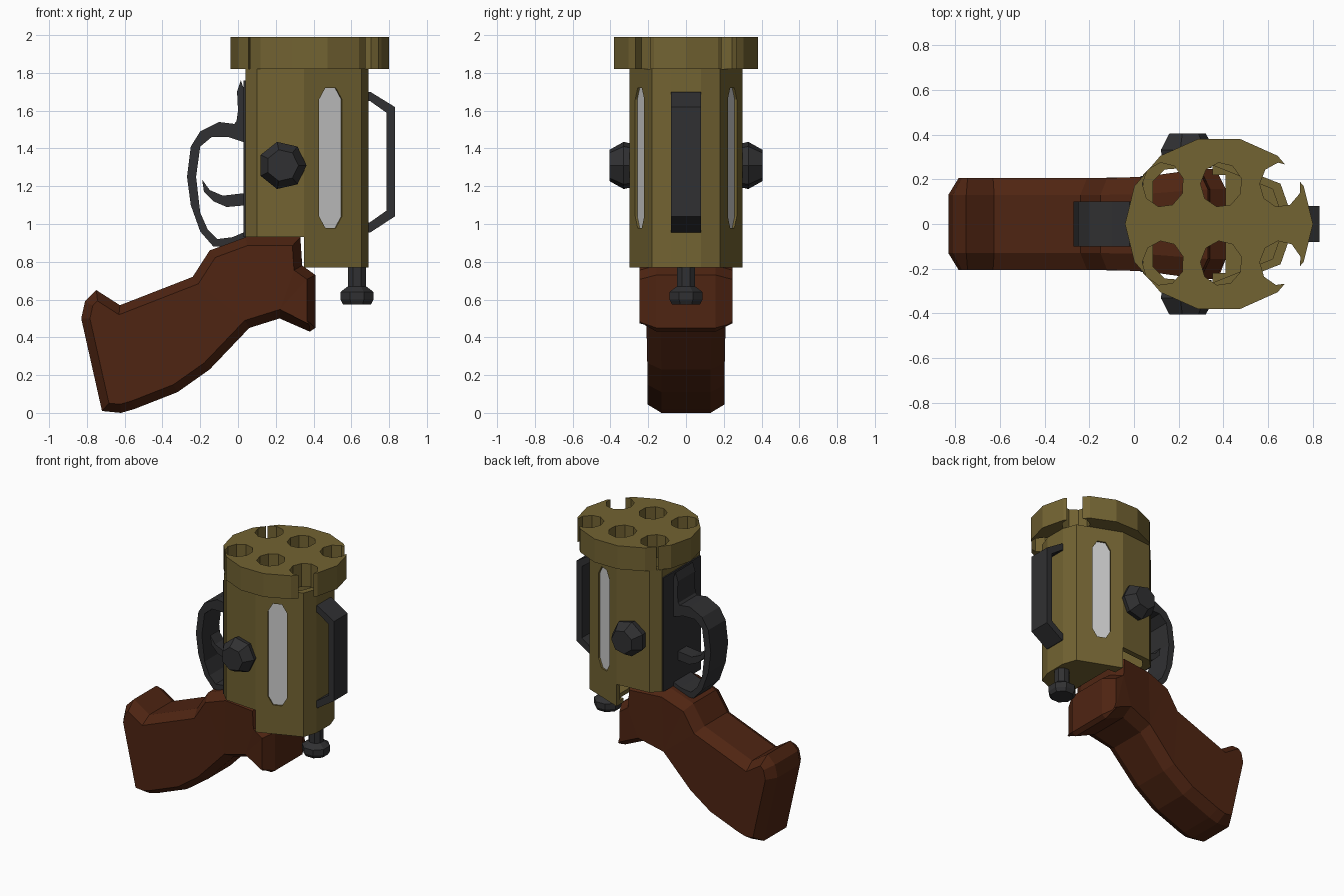
import bpy, bmesh
from math import sin, cos, pi, radians
from mathutils import Matrix, Vector

cube = bpy.data.objects.get("Cube")
if cube:
    bpy.data.objects.remove(cube, do_unlink=True)


def material(name, r, g, b):
    m = bpy.data.materials.new(name)
    m.use_nodes = True
    m.diffuse_color = (r, g, b, 1)
    m.node_tree.nodes["Principled BSDF"].inputs["Base Color"].default_value = (r, g, b, 1)
    return m


BRASS = material("aged brass", 0.17, 0.125, 0.032)
WOOD = material("dark red wood", 0.078, 0.018, 0.006)
IRON = material("black iron", 0.03, 0.03, 0.032)
GLASS = material("pale glass", 0.6, 0.6, 0.6)

T = Matrix.Translation
UPRIGHT = Matrix.Rotation(pi / 2, 4, 'X')   # profile plane becomes x-z, depth along y


def finish(name, bm, mat, matrix=Matrix()):
    bmesh.ops.transform(bm, matrix=matrix, verts=bm.verts)
    bmesh.ops.recalc_face_normals(bm, faces=bm.faces)
    me = bpy.data.meshes.new(name)
    bm.to_mesh(me)
    bm.free()
    me.materials.append(mat)
    ob = bpy.data.objects.new(name, me)
    bpy.context.collection.objects.link(ob)
    return ob


def prism_bm(pts, half):
    bm = bmesh.new()
    low = bm.faces.new([bm.verts.new((x, y, -half)) for x, y in pts])
    new = bmesh.ops.extrude_face_region(bm, geom=[low])["geom"]
    top = [v for v in new if isinstance(v, bmesh.types.BMVert)]
    bmesh.ops.translate(bm, verts=top, vec=(0, 0, 2 * half))
    bmesh.ops.recalc_face_normals(bm, faces=bm.faces)
    return bm


def prism(name, pts, half, mat, matrix=Matrix()):
    return finish(name, prism_bm(pts, half), mat, matrix)


def column(name, pts, z0, z1, mat):
    return prism(name, pts, (z1 - z0) / 2, mat, T((0, 0, (z0 + z1) / 2)))


def lathe(name, rings, sides, mat, matrix):
    """Stack of (radius, height) rings, capped at both ends."""
    bm = bmesh.new()
    loops = [[bm.verts.new((r * cos(2 * pi * i / sides), r * sin(2 * pi * i / sides), h))
              for i in range(sides)] for r, h in rings]
    for a, b in zip(loops, loops[1:]):
        for i in range(sides):
            j = (i + 1) % sides
            bm.faces.new((a[i], a[j], b[j], b[i]))
    bm.faces.new(loops[0])
    bm.faces.new(loops[-1])
    return finish(name, bm, mat, matrix)


def cut(ob, cutters):
    """Subtract the cutters, bake the result and delete them."""
    for c in cutters:
        mod = ob.modifiers.new("cut", 'BOOLEAN')
        mod.operation, mod.object, mod.solver = 'DIFFERENCE', c, 'EXACT'
    dg = bpy.context.evaluated_depsgraph_get()
    me = bpy.data.meshes.new_from_object(ob.evaluated_get(dg))
    ob.modifiers.clear()
    ob.data = me
    for c in cutters:
        bpy.data.objects.remove(c, do_unlink=True)


def rect(x0, x1, y):
    return [(x0, -y), (x1, -y), (x1, y), (x0, y)]


def ngon(cx, cy, rx, ry, n, turn=0.0):
    return [(cx + rx * cos(2 * pi * i / n + turn), cy + ry * sin(2 * pi * i / n + turn))
            for i in range(n)]


# Hollow faceted barrel housing with stepped bottom and two window slots
CX = 0.38
half = [(0.04, 0.22), (0.1, 0.28), (0.35, 0.30), (0.655, 0.18), (0.69, 0.08)]
section = half + [(x, -y) for x, y in reversed(half)]
inner = [(CX + (x - CX) * 0.87, y * 0.87) for x, y in section]
body = column("barrel_housing", section, 0.77, 1.82, BRASS)
slot = [(0.065, -0.31), (0.065, 0.31), (0.03, 0.37), (-0.03, 0.37),
        (-0.065, 0.31), (-0.065, -0.31), (-0.03, -0.37), (0.03, -0.37)]


def window_frame(s, depth):
    n = Vector((0.366, s * 0.93, 0)) * -depth
    return (T(Vector((0.49, s * 0.245, 1.35)) + n)
            @ Matrix.Rotation(radians(-21.5 * s), 4, 'Z') @ UPRIGHT)


cutters = [column("cavity", inner, 0.80, 1.9, BRASS),
           column("step", rect(-0.1, 0.35, 0.5), 0.6, 0.93, BRASS),
           column("floor_gap", rect(0.3, 0.41, 0.22), 0.6, 0.88, BRASS)]
cutters += [prism("slot", slot, 0.07, BRASS, window_frame(s, 0)) for s in (1, -1)]
cut(body, cutters)
for s, side in ((1, "back"), (-1, "front")):
    prism(side + "_window", slot, 0.008, GLASS, window_frame(s, 0.02))

# Muzzle disc with six through holes
rim = column("muzzle_disc", ngon(CX, 0, 0.42, 0.39, 14), 1.82, 1.99, BRASS)
cut(rim, [column("bore", ngon(x, y, 0.093, 0.1, 9, 0.3), 1.7, 2.1, BRASS)
          for x in (0.13, 0.39, 0.655) for y in (-0.175, 0.175)])

# Dark frame plate on the rear of the housing
column("rear_plate", rect(0.03, 0.045, 0.215), 0.93, 1.76, IRON)

# Trigger guard, its top spur, and the trigger
guard = [(0.04, 1.6), (-0.02, 1.53), (-0.1, 1.54), (-0.2, 1.49), (-0.25, 1.41),
         (-0.27, 1.25), (-0.25, 1.1), (-0.2, 0.96), (-0.13, 0.88), (-0.06, 0.88), (0.04, 0.92),
         (0.04, 0.96), (-0.03, 0.93), (-0.11, 0.92), (-0.16, 0.97), (-0.2, 1.06),
         (-0.222, 1.25), (-0.2, 1.41), (-0.14, 1.46), (-0.05, 1.46), (0.04, 1.43)]
prism("trigger_guard", guard, 0.1, IRON, UPRIGHT)
spur = [(0.04, 1.5), (-0.01, 1.53), (0.0, 1.6), (-0.005, 1.7), (0.015, 1.76), (0.04, 1.69)]
prism("guard_spur", spur, 0.1, IRON, UPRIGHT)
trigger = [(0.05, 1.165), (-0.08, 1.15), (-0.15, 1.18), (-0.19, 1.235),
           (-0.18, 1.17), (-0.13, 1.12), (-0.06, 1.09), (0.05, 1.1)]
prism("trigger", trigger, 0.05, IRON, UPRIGHT)

# Front rail
rail = [(0.67, 1.70), (0.70, 1.70), (0.83, 1.62), (0.83, 1.04), (0.70, 0.955), (0.67, 0.955),
        (0.67, 1.0), (0.70, 1.01), (0.785, 1.07), (0.785, 1.59), (0.70, 1.65), (0.67, 1.65)]
prism("front_rail", rail, 0.08, IRON, UPRIGHT)

# Side knobs
for s, side in ((1, "back"), (-1, "front")):
    lathe(side + "_knob", [(0.11, 0.25), (0.128, 0.33), (0.085, 0.405)], 7, IRON,
          T((0.235, 0, 1.31)) @ Matrix.Rotation(-s * pi / 2, 4, 'X'))

# Small peg under the housing
lathe("bottom_peg", [(0.08, 0.575), (0.095, 0.60), (0.095, 0.64), (0.052, 0.67), (0.052, 0.82)],
      8, IRON, T((0.63, 0, 0)) @ Matrix.Rotation(pi / 8, 4, 'Z'))

# Wooden grip with chamfered sides, widening toward the front
outline = [(-0.83, 0.5), (-0.81, 0.59), (-0.75, 0.65), (-0.625, 0.57), (-0.24, 0.72),
           (-0.15, 0.86), (0.04, 0.93), (0.33, 0.93), (0.34, 0.78), (0.41, 0.73),
           (0.41, 0.45), (0.38, 0.43), (0.22, 0.5), (0.06, 0.45), (-0.15, 0.23),
           (-0.32, 0.11), (-0.55, 0.02), (-0.62, 0.0), (-0.72, 0.01)]
bm = prism_bm(outline, 0.13)
caps = [f for f in bm.faces if abs(f.normal.z) > 0.9]
for cap in caps:
    bmesh.ops.inset_region(bm, faces=[cap], thickness=0.045, depth=0.075, use_even_offset=True)
bmesh.ops.triangulate(bm, faces=[f for f in bm.faces if len(f.verts) > 4])
for v in bm.verts:
    v.co.z *= 1 + 0.2 * min(1, max(0, v.co.x / 0.3))
finish("grip", bm, WOOD, UPRIGHT)
